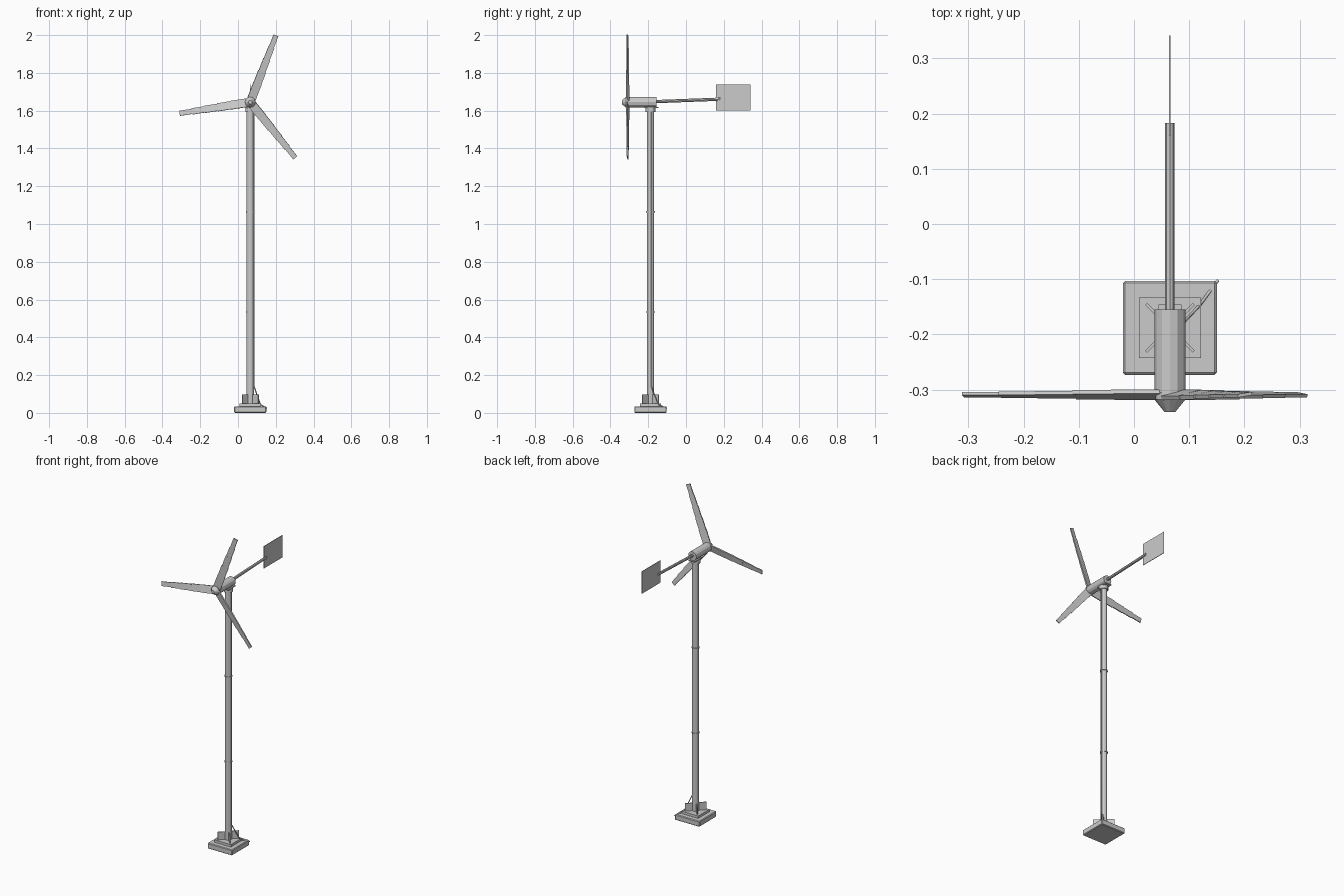
import bpy, bmesh, math
from mathutils import Matrix, Vector

if "Cube" in bpy.data.objects:
    bpy.data.objects.remove(bpy.data.objects["Cube"])

CX, CY = 0.065, -0.188      # tower axis
HZ = 1.645                  # rotor axis height


def finish(name, bm):
    bmesh.ops.recalc_face_normals(bm, faces=bm.faces)
    me = bpy.data.meshes.new(name)
    bm.to_mesh(me)
    bm.free()
    ob = bpy.data.objects.new(name, me)
    bpy.context.collection.objects.link(ob)
    return ob


def add_box(bm, size, mat):
    bmesh.ops.create_cube(bm, size=1, matrix=mat @ Matrix.Diagonal((*size, 1)))


def box(name, centre, size, rot=0, bevel=0):
    bm = bmesh.new()
    add_box(bm, size, Matrix.Translation(centre) @ Matrix.Rotation(rot, 4, 'Z'))
    ob = finish(name, bm)
    if bevel:
        m = ob.modifiers.new("bevel", 'BEVEL')
        m.width = bevel
        m.segments = 1
    return ob


def rod(name, a, b, r1, r2=None, sides=12):
    a, b = Vector(a), Vector(b)
    d = b - a
    mat = Matrix.Translation((a + b) / 2) @ d.to_track_quat('Z', 'Y').to_matrix().to_4x4()
    bm = bmesh.new()
    bmesh.ops.create_cone(bm, cap_ends=True, segments=sides, radius1=r1,
                          radius2=r1 if r2 is None else r2, depth=d.length, matrix=mat)
    return finish(name, bm)


# Base slab, plate and diagonal gussets
box("base_slab", (CX, CY, 0.0175), (0.17, 0.17, 0.035), bevel=0.004)
box("base_plate", (CX, CY, 0.042), (0.112, 0.11, 0.016))
for i in range(4):
    a = math.radians(45 + 90 * i)
    box("base_gusset", (CX + 0.037 * math.cos(a), CY + 0.037 * math.sin(a), 0.073),
        (0.048, 0.005, 0.05), a)

# Tower with joint rings and top collar
rod("tower", (CX, CY, 0.045), (CX, CY, 1.605), 0.0195)
for z in (0.535, 1.065):
    rod("tower_joint", (CX, CY, z - 0.003), (CX, CY, z + 0.003), 0.023)
rod("tower_collar", (CX, CY, 1.592), (CX, CY, 1.616), 0.026)
box("mount_plate", (CX, -0.183, 1.616), (0.042, 0.074, 0.006))

# Cable down the tower and out through the base corner
path = [(0.085, -0.183, 1.6), (0.085, -0.183, 0.14), (0.118, -0.148, 0.045), (0.152, -0.102, 0.025)]
cu = bpy.data.curves.new("cable", 'CURVE')
cu.dimensions = '3D'
cu.bevel_depth = 0.003
cu.bevel_resolution = 1
cu.use_fill_caps = True
sp = cu.splines.new('POLY')
sp.points.add(len(path) - 1)
for p, co in zip(sp.points, path):
    p.co = (*co, 1)
bpy.context.collection.objects.link(bpy.data.objects.new("cable", cu))

# Nacelle, hub and nose
rod("nacelle", (CX, -0.305, HZ), (CX, -0.155, HZ), 0.028)
rod("hub", (CX, -0.32, HZ), (CX, -0.303, HZ), 0.026)
rod("nose_cone", (CX, -0.318, HZ), (CX, -0.34, HZ), 0.028, 0.01)

# Three stepped, twisted blades
steps = [(0.015, 0.105, 0.046, 15), (0.10, 0.175, 0.043, 13), (0.17, 0.245, 0.038, 11),
         (0.24, 0.312, 0.033, 10), (0.308, 0.379, 0.027, 9)]
for deg in (69, 189, 309):
    bm = bmesh.new()
    turn = Matrix.Translation((CX, -0.309, HZ)) @ Matrix.Rotation(math.radians(-deg), 4, 'Y')
    for r0, r1, w, tw in steps:
        add_box(bm, (r1 - r0, 0.004 + w * 0.08, w),
                turn @ Matrix.Rotation(math.radians(tw), 4, 'X') @ Matrix.Translation(((r0 + r1) / 2, 0, 0)))
    finish("blade", bm)

# Tail boom and vane
rod("tail_boom", (CX, -0.16, 1.648), (CX, 0.183, 1.661), 0.0085, sides=8)
box("tail_vane", (CX, 0.25, 1.67), (0.003, 0.182, 0.138))
